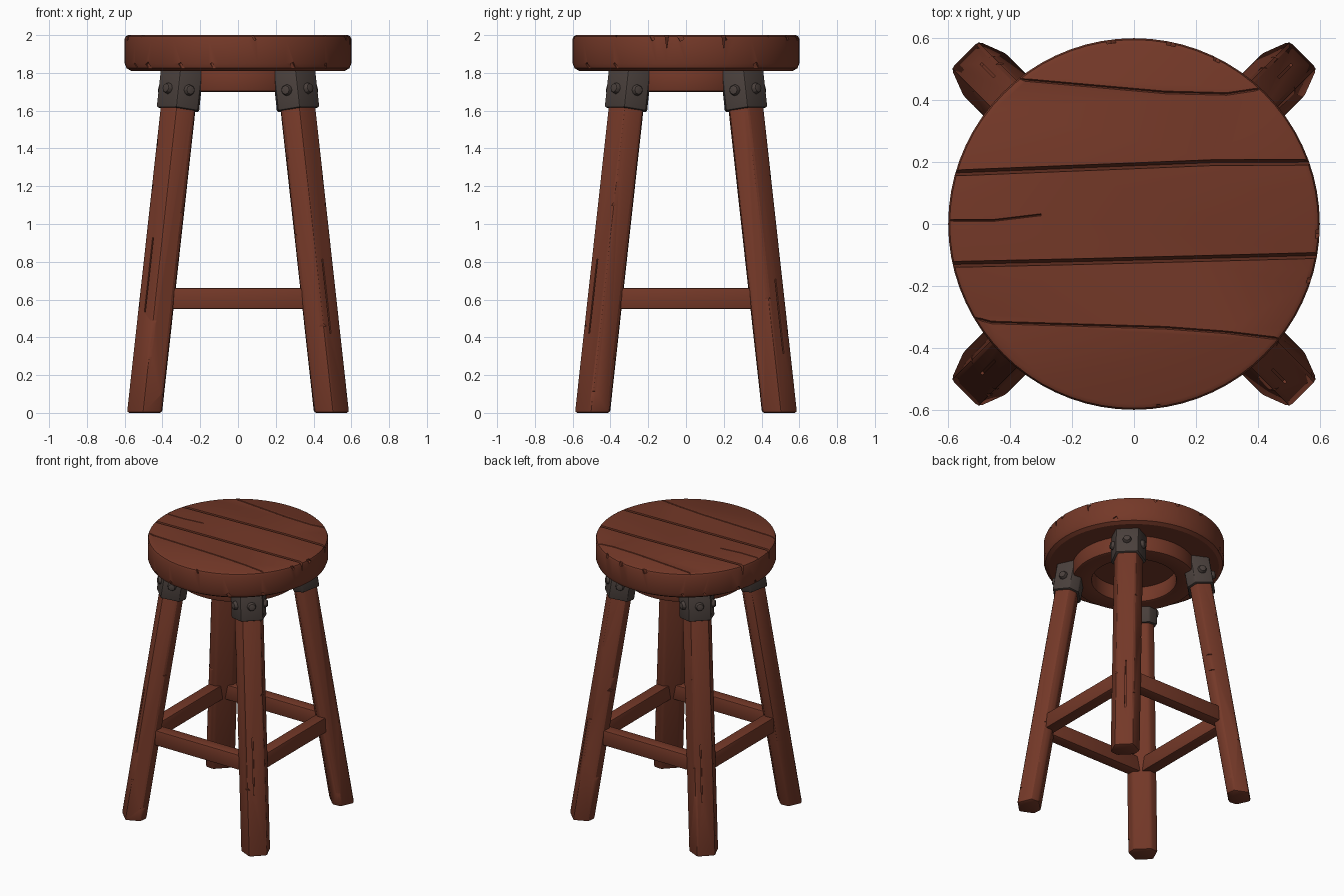
import bpy, bmesh, math, random
from mathutils import Matrix, Vector

random.seed(4)
if "Cube" in bpy.data.objects:
    bpy.data.objects.remove(bpy.data.objects["Cube"], do_unlink=True)


def make_material(name, colour):
    mat = bpy.data.materials.new(name)
    mat.use_nodes = True
    mat.diffuse_color = (*colour, 1)
    mat.node_tree.nodes["Principled BSDF"].inputs["Base Color"].default_value = (*colour, 1)
    return mat


WOOD = make_material("red_brown_wood", (0.175, 0.04, 0.021))
IRON = make_material("dark_iron", (0.068, 0.051, 0.045))

LEAN = 0.156      # inward lean of the legs per unit of height
FOOT = 0.705      # distance of a foot's centre from the stool's axis
# Leg cross-section as (outward, sideways)
SECTION = [(0.07, 0.062), (-0.03, 0.1), (-0.078, 0.06),
           (-0.078, -0.06), (-0.03, -0.1), (0.07, -0.062)]


def leg_centre(z):
    return FOOT - LEAN * z


def make_object(name, bm, mat):
    bmesh.ops.recalc_face_normals(bm, faces=bm.faces)
    mesh = bpy.data.meshes.new(name)
    bm.to_mesh(mesh)
    bm.free()
    mesh.materials.append(mat)
    obj = bpy.data.objects.new(name, mesh)
    bpy.context.collection.objects.link(obj)
    return obj


def finish(obj, bevel=0, cutter=None):
    """Bevel, cut, apply and shade."""
    bpy.ops.object.select_all(action='DESELECT')
    bpy.context.view_layer.objects.active = obj
    obj.select_set(True)
    if bevel:
        mod = obj.modifiers.new("soft_edges", 'BEVEL')
        mod.width, mod.segments, mod.limit_method = bevel, 2, 'ANGLE'
        mod.angle_limit = math.radians(25)
        bpy.ops.object.modifier_apply(modifier=mod.name)
    if cutter:
        mod = obj.modifiers.new("wear", 'BOOLEAN')
        mod.operation, mod.solver, mod.object = 'DIFFERENCE', 'EXACT', cutter
        mod.use_self = True
        bpy.ops.object.modifier_apply(modifier=mod.name)
        bpy.data.objects.remove(cutter, do_unlink=True)
    bpy.ops.object.shade_smooth_by_angle(angle=math.radians(30))


def loft(bm, rings):
    """Skin closed rings of points, with capped ends."""
    loops = [[bm.verts.new(p) for p in ring] for ring in rings]
    n = len(loops[0])
    for a, b in zip(loops, loops[1:]):
        for i in range(n):
            bm.faces.new((a[i], a[(i + 1) % n], b[(i + 1) % n], b[i]))
    bm.faces.new(loops[0])
    bm.faces.new(loops[-1])


def add_box(bm, centre, size, rotation=Matrix()):
    bmesh.ops.create_cube(bm, size=1, matrix=Matrix.Translation(centre) @ rotation
                          @ Matrix.Diagonal((*size, 1)))


def lathe(name, profile, steps, closed):
    """Turn a (radius, height) profile around the stool's axis."""
    bm = bmesh.new()
    loops = [[bm.verts.new((r * math.cos(a), r * math.sin(a), z)) for r, z in profile]
             for a in (math.tau * i / steps for i in range(steps))]
    n = len(profile)
    for i in range(steps):
        a, b = loops[i], loops[(i + 1) % steps]
        for j in range(n if closed else n - 1):
            k = (j + 1) % n
            bm.faces.new((a[j], b[j], b[k], a[k]))
    if not closed:
        bm.faces.new([l[0] for l in loops])
        bm.faces.new([l[-1] for l in loops])
    return make_object(name, bm, WOOD)


# Seat with plank gaps and cracks
seat = lathe("seat", [(0.565, 1.81), (0.59, 1.825), (0.6, 1.85), (0.6, 1.98),
                      (0.595, 1.993), (0.582, 2.0)], 72, False)
gaps = bmesh.new()


def add_gap(path, width, depth):
    """V-shaped groove along a path of (x, y) points."""
    loft(gaps, [[(x, y - width, 2.01), (x, y + width, 2.01), (x, y, 2.0 - depth)]
                for x, y in path])


add_gap([(-0.65, 0.162), (-0.2, 0.18), (0.25, 0.198), (0.65, 0.2)], 0.011, 0.07)
add_gap([(-0.65, -0.132), (-0.2, -0.122), (0.2, -0.112), (0.65, -0.1)], 0.011, 0.07)
add_gap([(-0.5, 0.5), (-0.35, 0.465), (0.1, 0.425), (0.3, 0.42), (0.5, 0.45)], 0.008, 0.012)
add_gap([(-0.6, -0.28), (-0.46, -0.318), (0.1, -0.335), (0.3, -0.35), (0.55, -0.38)], 0.008, 0.012)
add_gap([(-0.65, 0.012), (-0.45, 0.012), (-0.3, 0.03)], 0.006, 0.012)
# Small chips around the rim
for i in range(18):
    a = math.tau * (i + random.uniform(-0.3, 0.3)) / 18
    z = random.choice((1.995, 1.83))
    add_box(gaps, (0.603 * math.cos(a), 0.603 * math.sin(a), z),
            (0.03, random.uniform(0.008, 0.03), 0.05),
            Matrix.Rotation(a, 4, 'Z') @ Matrix.Rotation(0.5, 4, 'X'))
gap_cutter = make_object("gap_cutter", gaps, WOOD)
gap_cutter.hide_render = True
finish(seat, cutter=gap_cutter)

# Ring under the seat
ring = lathe("under_ring", [(0.28, 1.7), (0.41, 1.7), (0.41, 1.83), (0.28, 1.83)], 48, True)
finish(ring, 0.012)


def section_ring(z, grow=0.0, tilt=0.0):
    ring = []
    for r, t in SECTION:
        d = Vector((r, t)).normalized() * grow
        r, t = r + d.x, t + d.y
        ring.append((leg_centre(z + tilt * r) + r, t, z + tilt * r))
    return ring


def build_leg(name, turn):
    bm = bmesh.new()
    loft(bm, [section_ring(z) for z in (0, 1.84)])
    leg = make_object(name + "_leg", bm, WOOD)
    # Chips along the edges and one long split in the outer face
    cuts = bmesh.new()
    for i in range(9):
        z = 0.12 + i * 0.16 + random.uniform(-0.05, 0.05)
        r, t = random.choice([SECTION[0], SECTION[5], SECTION[1], SECTION[4]])
        out = Vector((r, t, 0)).normalized()
        spot = Vector((leg_centre(z) + r, t, z)) + out * 0.015
        add_box(cuts, spot, (0.044, 0.08, random.uniform(0.015, 0.05)),
                Matrix.Rotation(math.atan2(out.y, out.x), 4, 'Z')
                @ Matrix.Rotation(random.uniform(-0.4, 0.4), 4, 'Y'))
    z = random.uniform(0.4, 1.1)
    add_box(cuts, (leg_centre(z) + 0.07, random.uniform(-0.03, 0.03), z),
            (0.02, 0.008, 0.4), Matrix.Rotation(-math.atan(LEAN), 4, 'Y'))
    cutter = make_object("leg_cutter", cuts, WOOD)
    cutter.hide_render = True
    finish(leg, 0.014, cutter)
    leg.matrix_world = turn

    # Iron sleeve at the top of the leg
    bm = bmesh.new()
    loft(bm, [section_ring(z, 0.02, LEAN) for z in (1.605, 1.82)])
    sleeve = make_object(name + "_sleeve", bm, IRON)
    finish(sleeve, 0.01)
    sleeve.matrix_world = turn

    # Rivets on the three outward faces
    bm = bmesh.new()
    z = 1.705
    corners = [Vector(p) for p in section_ring(z, 0.02, LEAN)]
    for a, b in ((0, 1), (5, 0), (4, 5)):
        mid = (corners[a] + corners[b]) / 2
        edge = corners[b] - corners[a]
        normal = edge.cross(Vector((-LEAN, 0, 1))).normalized()
        if normal.dot(mid - Vector((leg_centre(z), 0, z))) < 0:
            normal.negate()
        bmesh.ops.create_cone(
            bm, cap_ends=True, segments=8, radius1=0.034, radius2=0.024, depth=0.03,
            matrix=Matrix.Translation(mid + normal * 0.006)
            @ normal.to_track_quat('Z', 'Y').to_matrix().to_4x4())
    rivets = make_object(name + "_rivets", bm, IRON)
    finish(rivets, 0.004)
    rivets.matrix_world = turn


for i, name in enumerate(("back_left", "back_right", "front_right", "front_left")):
    build_leg(name, Matrix.Rotation(math.radians(45 + 90 * i), 4, 'Z'))

# Stretchers between neighbouring legs
for i, name in enumerate(("left", "back", "right", "front")):
    bm = bmesh.new()
    add_box(bm, (0.43, 0, 0.605), (0.085, 0.84, 0.11))
    stretcher = make_object(name + "_stretcher", bm, WOOD)
    finish(stretcher, 0.008)
    stretcher.matrix_world = Matrix.Rotation(math.radians(90 * i), 4, 'Z')
